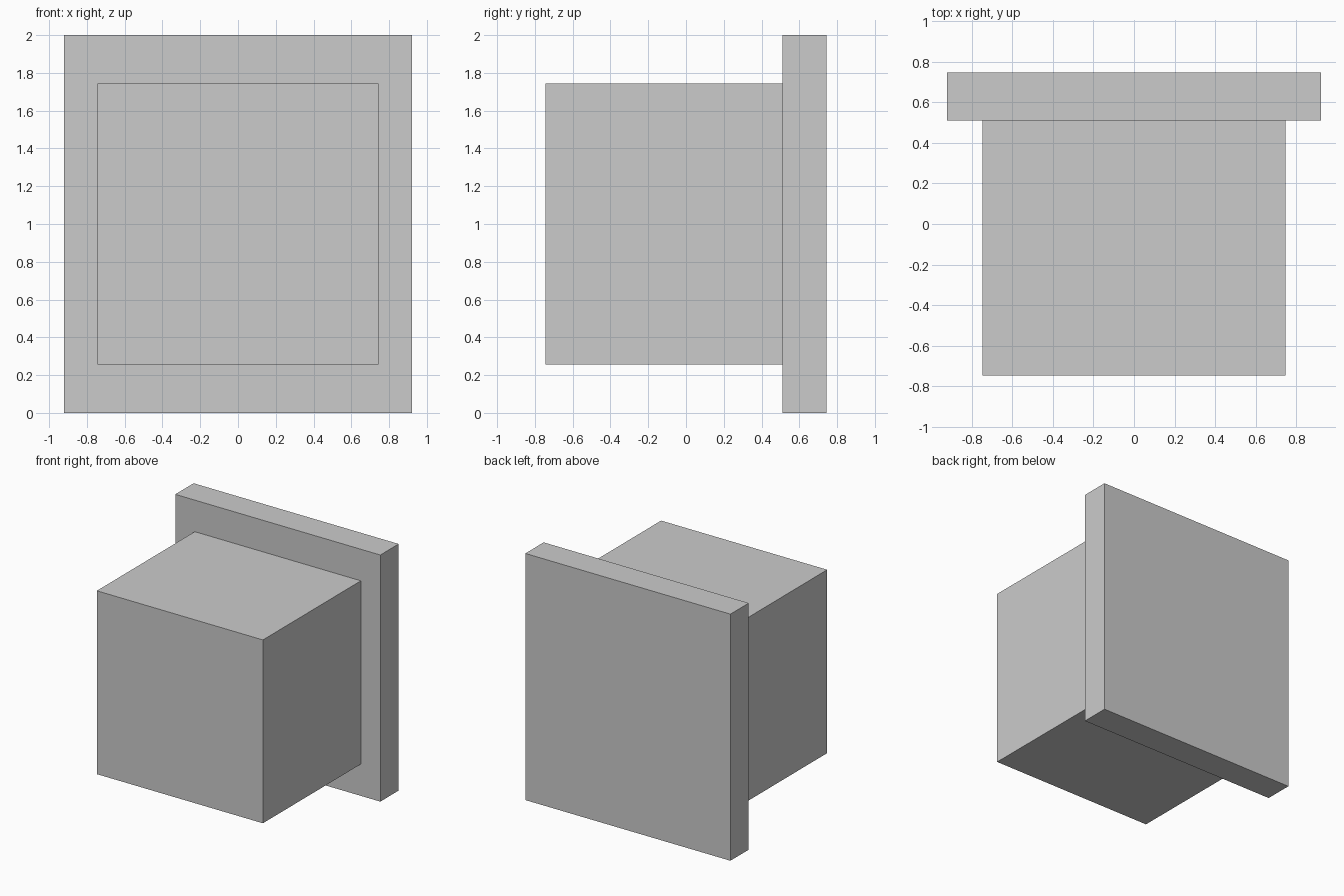
import bpy

if "Cube" in bpy.data.objects:
    bpy.data.objects.remove(bpy.data.objects["Cube"])


def box(name, lo, hi):
    """Axis-aligned box between two corners."""
    centre = [(a + b) / 2 for a, b in zip(lo, hi)]
    size = [b - a for a, b in zip(lo, hi)]
    bpy.ops.mesh.primitive_cube_add(size=1, location=centre)
    obj = bpy.context.object
    obj.name = name
    obj.scale = size
    bpy.ops.object.transform_apply(location=False, rotation=False, scale=True)
    return obj


# Upright slab at the back
box("back_plate", (-0.92, 0.51, 0.0), (0.92, 0.745, 2.0))

# Block projecting forward from the slab
box("front_block", (-0.745, -0.745, 0.257), (0.745, 0.51, 1.744))
